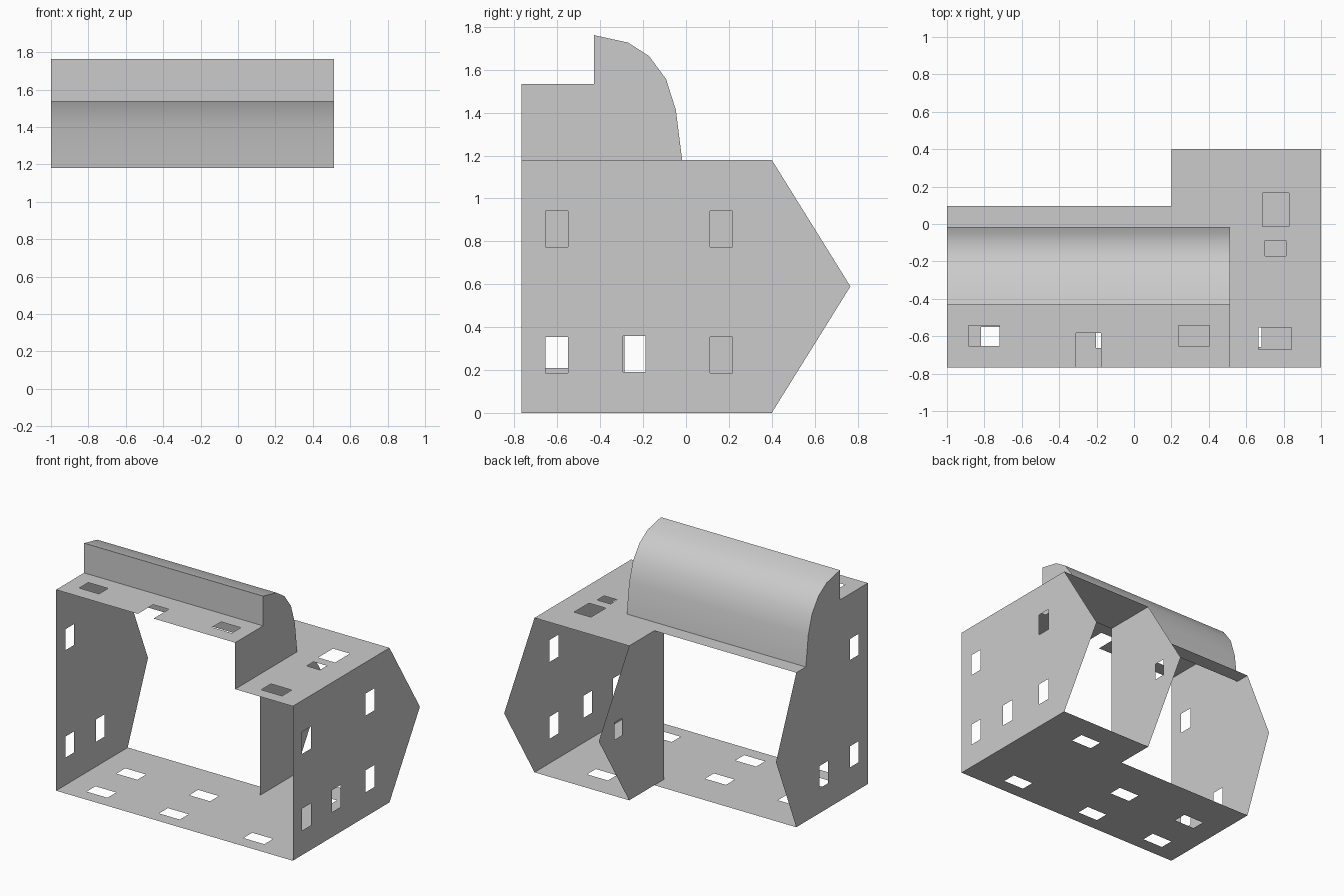
import bpy
import bmesh
from mathutils import Vector

cube = bpy.data.objects.get("Cube")
if cube:
    bpy.data.objects.remove(cube, do_unlink=True)

# Single grey finish
grey = bpy.data.materials.new("plain grey")
grey.use_nodes = True
grey.diffuse_color = (0.6, 0.6, 0.6, 1)
grey.node_tree.nodes["Principled BSDF"].inputs["Base Color"].default_value = (0.6, 0.6, 0.6, 1)

# Main dimensions
FRONT, BACK, STEP, TIP = -0.767, 0.4, 0.097, 0.767
TOP, MID, ROOF, PEAK = 1.18, 0.59, 1.535, 1.762
LOFT, INNER = 0.513, 0.2
RIDGE, EAVE = -0.43, -0.018


def finish(name, bm):
    mesh = bpy.data.meshes.new(name)
    bm.to_mesh(mesh)
    bm.free()
    mesh.materials.append(grey)
    obj = bpy.data.objects.new(name, mesh)
    bpy.context.collection.objects.link(obj)
    return obj


def rect(a0, a1, b0, b1):
    return [(a0, b0), (a1, b0), (a1, b1), (a0, b1)]


def panel(name, outline, holes, place, outward):
    """Flat sheet with openings; place maps sheet coordinates to space."""
    bm = bmesh.new()
    edges = []
    for loop in [outline] + [rect(*h) for h in holes]:
        verts = [bm.verts.new(place(a, b)) for a, b in loop]
        edges += [bm.edges.new((v, verts[i - 1])) for i, v in enumerate(verts)]
    normal = Vector(outward)
    bmesh.ops.triangle_fill(bm, edges=edges, use_beauty=True, normal=normal)
    bm.normal_update()
    for f in bm.faces:
        if f.normal.dot(normal) < 0:
            f.normal_flip()
    return finish(name, bm)


def across(x):
    return lambda a, b: (x, a, b)


def level(z):
    return lambda a, b: (a, b, z)


# Loft profile, ridge to eave
curve = [(RIDGE, PEAK), (-0.27, 1.727), (-0.172, 1.664),
         (-0.093, 1.557), (-0.047, 1.412), (EAVE, TOP)]
loft_top = curve[::-1] + [(RIDGE, ROOF), (FRONT, ROOF)]

# End walls and inner partition
panel("left_wall",
      [(FRONT, 0), (BACK, 0), (TIP, MID), (BACK, TOP), (FRONT, TOP)],
      [(y, y + 0.105, z, z + 0.168) for y, z in
       [(-0.655, 0.773), (0.113, 0.773), (-0.655, 0.187), (-0.295, 0.19), (0.113, 0.187)]],
      across(1), (1, 0, 0))
panel("right_wall",
      [(FRONT, 0), (STEP, 0), (0.342, MID), (STEP, TOP)] + loft_top,
      [(-0.655, -0.55, 1.03, 1.19), (-0.655, -0.55, 0.21, 0.37), (-0.287, -0.185, 0.19, 0.36)],
      across(-1), (-1, 0, 0))
panel("inner_wall",
      [(EAVE, 0), (BACK, 0), (TIP, MID), (BACK, TOP), (EAVE, TOP)],
      [(0.485, 0.575, 0.53, 0.66)],
      across(INNER), (-1, 0, 0))
panel("loft_end_wall", [(FRONT, TOP)] + loft_top, [], across(LOFT), (1, 0, 0))

# Floor with six openings
panel("floor",
      [(-1, FRONT), (1, FRONT), (1, BACK), (INNER, BACK), (INNER, STEP), (-1, STEP)],
      [(x - 0.088, x + 0.088, y - 0.053, y + 0.053) for x, y in
       [(-0.73, -0.605), (-0.73, -0.245), (-0.115, -0.61),
        (-0.115, -0.245), (0.595, -0.605), (0.595, 0.165)]],
      level(0), (0, 0, -1))

# Ceiling, open beneath the loft
panel("ceiling",
      [(LOFT, FRONT), (1, FRONT), (1, BACK), (INNER, BACK),
       (INNER, STEP), (-1, STEP), (-1, EAVE), (LOFT, EAVE)],
      [(0.687, 0.829, -0.013, 0.166), (0.7, 0.813, -0.171, -0.088), (0.666, 0.842, -0.671, -0.554)],
      level(TOP), (0, 0, 1))

# Flat loft roof with a notch in its front edge
panel("loft_flat_roof",
      [(-1, FRONT), (-0.31, FRONT), (-0.31, -0.582), (-0.177, -0.582),
       (-0.177, FRONT), (LOFT, FRONT), (LOFT, RIDGE), (-1, RIDGE)],
      [(-0.885, -0.718, -0.652, -0.543), (0.238, 0.404, -0.652, -0.543)],
      level(ROOF), (0, 0, 1))
panel("loft_front_wall", rect(-1, LOFT, ROOF, PEAK), [],
      lambda a, b: (a, RIDGE, b), (0, -1, 0))

# Curved loft roof
bm = bmesh.new()
rows = [[bm.verts.new((x, y, z)) for x in (-1, LOFT)] for y, z in curve]
for (a, b), (c, d) in zip(rows, rows[1:]):
    bm.faces.new((a, b, d, c))
bm.normal_update()
for f in bm.faces:
    f.smooth = True
    if f.normal.z < 0:
        f.normal_flip()
finish("loft_curved_roof", bm)
